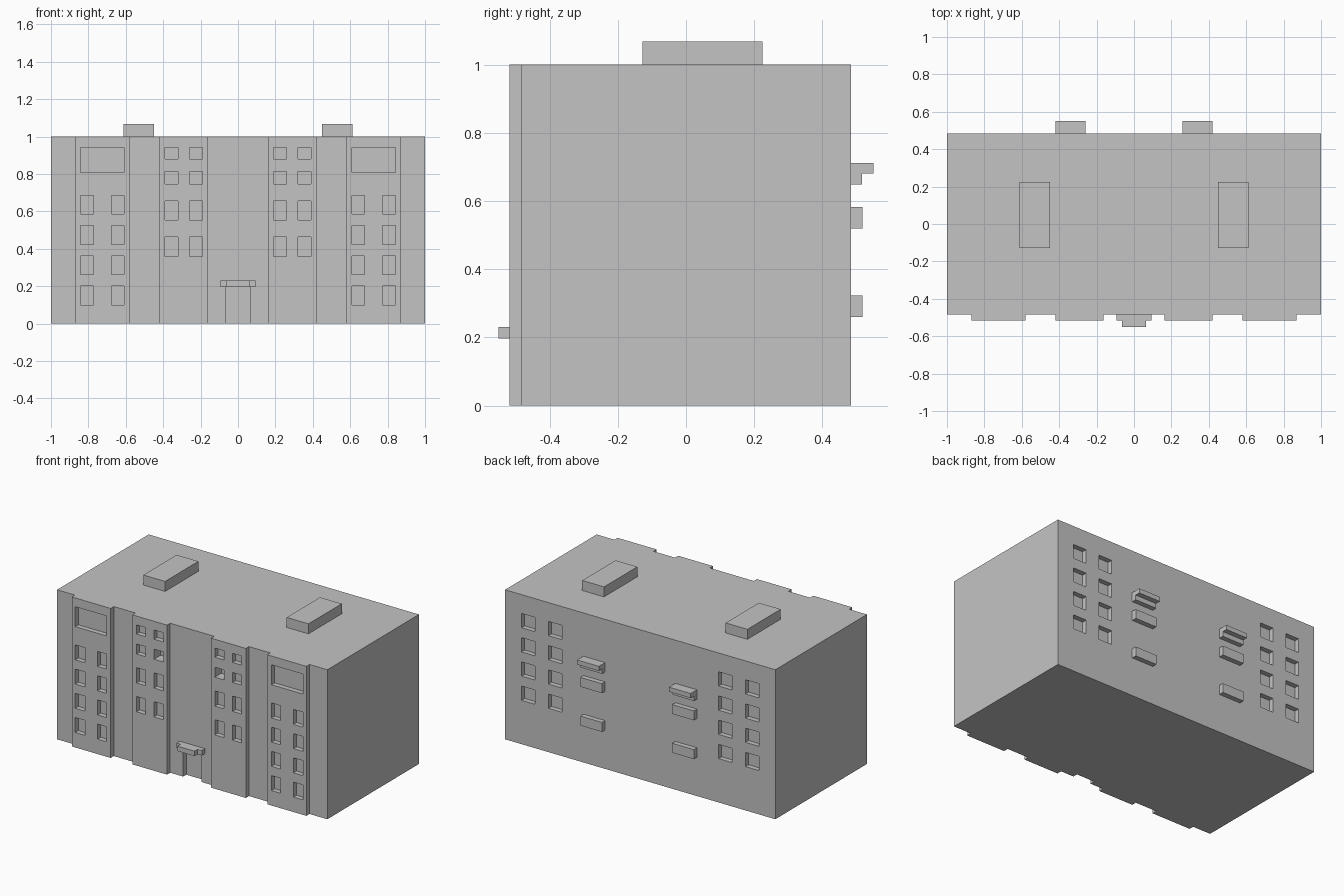
import bpy
import bmesh

if "Cube" in bpy.data.objects:
    bpy.data.objects.remove(bpy.data.objects["Cube"])

WALL, PANEL, BACK = -0.484, -0.517, 0.484
STEP = 0.033

# One flat grey for the whole building
grey = bpy.data.materials.new("Concrete Grey")
grey.use_nodes = True
grey.diffuse_color = (0.55, 0.55, 0.55, 1)
grey.node_tree.nodes["Principled BSDF"].inputs["Base Color"].default_value = (0.55, 0.55, 0.55, 1)


def finish(name, bm):
    bmesh.ops.recalc_face_normals(bm, faces=bm.faces)
    mesh = bpy.data.meshes.new(name)
    bm.to_mesh(mesh)
    bm.free()
    mesh.materials.append(grey)
    obj = bpy.data.objects.new(name, mesh)
    bpy.context.collection.objects.link(obj)
    return obj


def prism(bm, outline, axis, lo, hi):
    """Extrude a 2D outline along x or z."""
    def place(p, h):
        return (h, p[0], p[1]) if axis == "x" else (p[0], p[1], h)
    face = bm.faces.new([bm.verts.new(place(p, lo)) for p in outline])
    shift = (hi - lo, 0, 0) if axis == "x" else (0, 0, hi - lo)
    moved = bmesh.ops.extrude_face_region(bm, geom=[face])["geom"]
    bmesh.ops.translate(bm, vec=shift, verts=[v for v in moved if isinstance(v, bmesh.types.BMVert)])


def box(bm, xs, ys, zs):
    outline = [(xs[0], ys[0]), (xs[1], ys[0]), (xs[1], ys[1]), (xs[0], ys[1])]
    prism(bm, outline, "z", *zs)


def mirrored(xs):
    return [xs, (-xs[1], -xs[0])]


# Main block: footprint with four raised front panels
edges = [0.163, 0.42, 0.58, 0.868]
half = []
for i, x in enumerate(edges):
    near, far = (WALL, PANEL) if i % 2 == 0 else (PANEL, WALL)
    half += [(x, near), (x, far)]
half += [(1, WALL), (1, BACK)]
footprint = half + [(-x, y) for x, y in reversed(half)]
bm = bmesh.new()
prism(bm, footprint, "z", 0, 1)
building = finish("main_building", bm)

# Recesses for windows and doorway
cut = bmesh.new()


def front_recess(xs, zs, depth=STEP):
    for side in mirrored(xs):
        box(cut, side, (PANEL - 0.05, PANEL + depth), zs)


for xs in [(0.61, 0.677), (0.772, 0.843)]:
    for row in range(4):
        z = 0.1 + 0.162 * row
        front_recess(xs, (z, z + 0.1))
front_recess((0.61, 0.843), (0.808, 0.941))

for xs in [(0.19, 0.26), (0.322, 0.389)]:
    for zs in [(0.36, 0.462), (0.553, 0.655), (0.746, 0.813), (0.88, 0.941)]:
        deep = xs[0] < 0.3 and zs[0] == 0.746
        front_recess(xs, zs, 0.07 if deep else STEP)

for xs in [(0.58, 0.679), (0.779, 0.878)]:
    for side in mirrored(xs):
        for row in range(4):
            z = 0.293 + 0.162 * row
            box(cut, side, (BACK - STEP, BACK + 0.05), (z, z + 0.095))

box(cut, (-0.067, 0.067), (WALL - 0.05, WALL + STEP), (-0.05, 0.198))
cutter = finish("recess_cutter", cut)
cutter.hide_render = True

boolean = building.modifiers.new("Recesses", "BOOLEAN")
boolean.operation = "DIFFERENCE"
boolean.solver = "EXACT"
boolean.object = cutter
bpy.context.view_layer.objects.active = building
bpy.ops.object.modifier_apply(modifier=boolean.name)
bpy.data.objects.remove(cutter)

# Stepped canopy over the doorway
bm = bmesh.new()
canopy = [(-0.094, WALL), (-0.094, PANEL), (-0.063, PANEL), (-0.063, -0.55)]
prism(bm, canopy + [(-x, y) for x, y in reversed(canopy)], "z", 0.197, 0.23)
finish("entrance_canopy", bm)

# Roof housings and rear balconies, one set on each side
for side, sign in [("left", 1), ("right", -1)]:
    bm = bmesh.new()
    box(bm, sorted((sign * 0.45, sign * 0.611)), (-0.128, 0.224), (1, 1.067))
    finish(side + "_roof_housing", bm)

    span = sorted((sign * 0.26, sign * 0.42))
    for level, z in [("lower", 0.26), ("middle", 0.519)]:
        bm = bmesh.new()
        box(bm, span, (BACK, BACK + STEP), (z, z + 0.063))
        finish(side + "_" + level + "_balcony", bm)

    # Upper balcony with an overhanging ledge
    bm = bmesh.new()
    ledge = [(BACK, 0.648), (0.516, 0.648), (0.516, 0.68), (0.55, 0.68), (0.55, 0.711), (BACK, 0.711)]
    prism(bm, ledge, "x", *span)
    finish(side + "_upper_balcony", bm)
